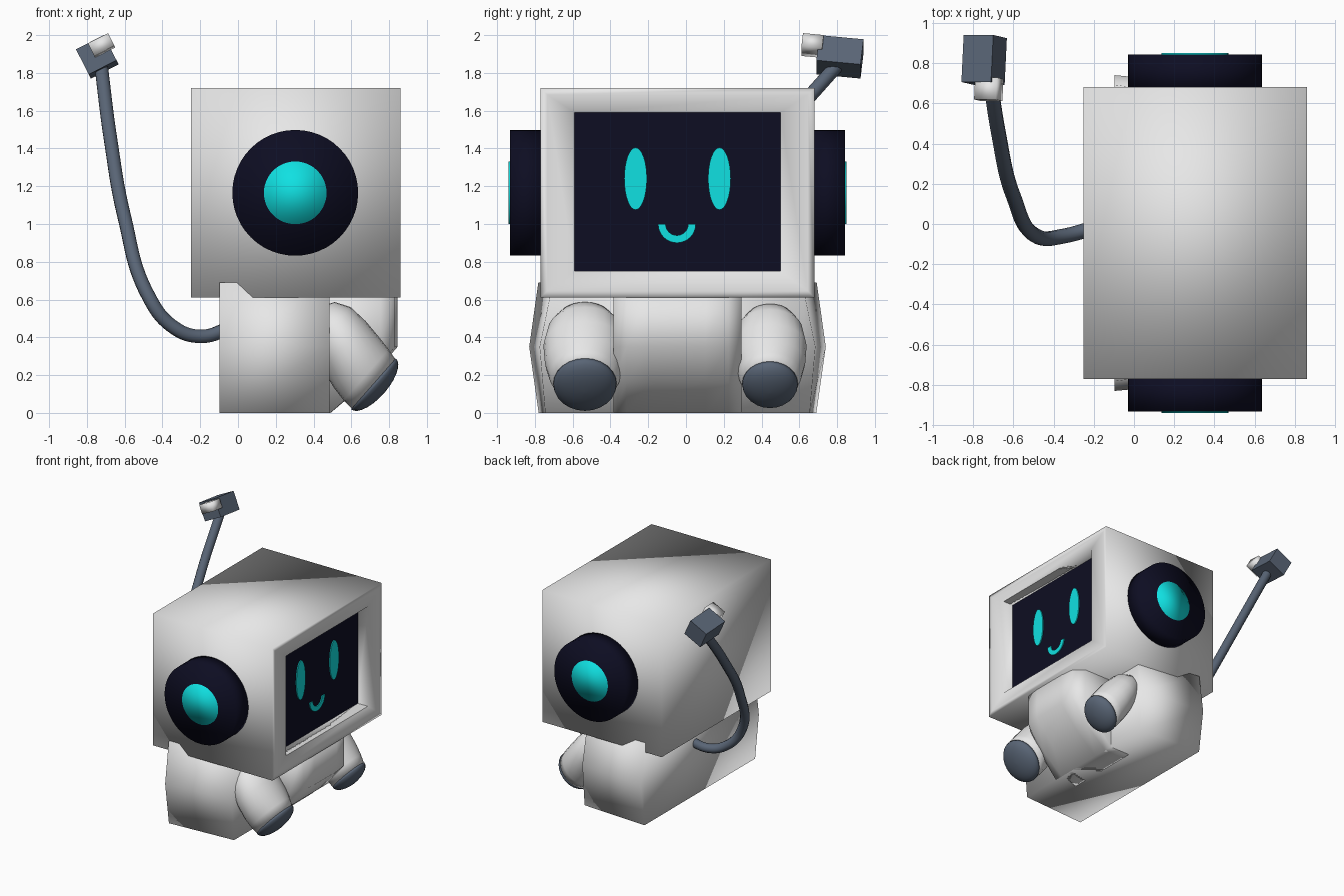
import bpy, bmesh
from math import pi, cos, sin, radians
from mathutils import Vector, Matrix

if "Cube" in bpy.data.objects:
    bpy.data.objects.remove(bpy.data.objects["Cube"])

MID = -0.045  # y of the model's symmetry plane


def material(name, rgb):
    m = bpy.data.materials.new(name)
    m.use_nodes = True
    m.diffuse_color = (*rgb, 1)
    m.node_tree.nodes["Principled BSDF"].inputs["Base Color"].default_value = (*rgb, 1)
    return m


white = material("shell white", (0.8, 0.8, 0.8))
navy = material("screen navy", (0.004, 0.004, 0.016))
cyan = material("glow cyan", (0.005, 0.75, 0.76))
slate = material("slate grey", (0.10, 0.13, 0.18))


def finish(bm, name, mat, smooth=True):
    bmesh.ops.recalc_face_normals(bm, faces=bm.faces)
    for f in bm.faces:
        f.smooth = smooth
    mesh = bpy.data.meshes.new(name)
    bm.to_mesh(mesh)
    bm.free()
    mesh.materials.append(mat)
    ob = bpy.data.objects.new(name, mesh)
    bpy.context.collection.objects.link(ob)
    return ob


def box(name, mat, centre, size, rot=None, smooth=False):
    bm = bmesh.new()
    m = Matrix.Translation(centre) @ (rot or Matrix()) @ Matrix.Diagonal((*size, 1))
    bmesh.ops.create_cube(bm, size=1, matrix=m)
    return finish(bm, name, mat, smooth)


def loft(name, mat, rings, smooth=True):
    """Skin a list of equal-length closed rings and cap both ends."""
    bm = bmesh.new()
    rows = [[bm.verts.new(p) for p in ring] for ring in rings]
    n = len(rows[0])
    for a, b in zip(rows, rows[1:]):
        for i in range(n):
            j = (i + 1) % n
            bm.faces.new((a[i], a[j], b[j], b[i]))
    bm.faces.new(rows[0])
    bm.faces.new(rows[-1])
    return finish(bm, name, mat, smooth)


# Head: box with a recessed opening in the +x face
bm = bmesh.new()
bmesh.ops.create_cube(bm, size=1, matrix=Matrix.Translation((0.305, MID, 1.165))
                      @ Matrix.Diagonal((1.11, 1.45, 1.11, 1)))
front = max(bm.faces, key=lambda f: f.calc_center_median().x)
bmesh.ops.inset_region(bm, faces=[front], thickness=0.05)
bmesh.ops.inset_region(bm, faces=[front], thickness=0.08)
for v in front.verts:
    v.co.y = -0.59 if v.co.y < MID else 0.5
    v.co.z = 0.75 if v.co.z < 1.165 else 1.59
rim = list(front.edges)
wall = bmesh.ops.extrude_discrete_faces(bm, faces=[front])["faces"][0]
bmesh.ops.translate(bm, verts=wall.verts, vec=(-0.1, 0, 0))
low = list(wall.verts)
top = [min((v for e in rim if e.is_valid for v in e.verts),
           key=lambda v: (v.co - p.co).length) for p in low]
bmesh.ops.remove_doubles(bm, verts=bm.verts, dist=0.0001)
finish(bm, "head_shell", white)

# Walls of the opening and the screen at its back
for s in (-1, 1):
    box("screen_side_wall", white, (0.804, MID + s * 0.55, 1.17), (0.108, 0.01, 0.84))
    box("screen_end_wall", white, (0.804, MID, 1.17 + s * 0.425), (0.108, 1.09, 0.01))
box("screen", navy, (0.755, MID, 1.17), (0.02, 1.09, 0.84))

# Eyes and smile as thin plates on the screen
FACE = 0.766


def ellipse(x, y, z, ry, rz, n=32):
    return [(x, y + ry * cos(2 * pi * i / n), z + rz * sin(2 * pi * i / n)) for i in range(n)]


for s in (-1, 1):
    loft("eye", cyan, [ellipse(x, MID + s * 0.222, 1.24, 0.06, 0.165)
                       for x in (FACE, FACE + 0.008)], False)

arc = []
for k in range(17):
    a = pi + pi * k / 16
    arc.append([(x, MID - 0.003 + r * cos(a), 1.0 + r * sin(a))
                for x, r in ((FACE, 0.06), (FACE, 0.1), (FACE + 0.008, 0.1), (FACE + 0.008, 0.06))])
loft("smile", cyan, arc, False)


# Ears: dark drums with glowing centres
def drum(name, mat, side, radius, near, far):
    bm = bmesh.new()
    m = Matrix.Translation((0.303, MID + side * (near + far) / 2, 1.165)) @ Matrix.Rotation(pi / 2, 4, "X")
    bmesh.ops.create_cone(bm, cap_ends=True, segments=48, radius1=radius,
                          radius2=radius, depth=far - near, matrix=m)
    return finish(bm, name, mat)


for s in (-1, 1):
    drum("ear", navy, s, 0.333, 0.7, 0.888)
    drum("ear_light", cyan, s, 0.166, 0.8, 0.895)

# Body: six-sided section, narrowing toward the front
def section(x, w0, w1, w2):
    right = [(x, MID - w, z) for w, z in ((w0, 0), (w1, 0.35), (w2, 0.69))]
    return right + [(x, 2 * MID - y, z) for x, y, z in reversed(right)]


loft("body", white, [section(-0.097, 0.735, 0.785, 0.737), section(0.485, 0.70, 0.73, 0.66)])

# Belly: rounded front with a slanted underside
profile = ((0.3, 0), (0.49, 0), (0.68, 0.16), (0.845, 0.35), (0.845, 0.65), (0.3, 0.65))
belly = []
for y, k in ((-0.34, 0.75), (-0.27, 0.96), (-0.15, 1), (0.15, 1), (0.27, 0.96), (0.34, 0.75)):
    belly.append([(0.485 + (x - 0.485) * k if x > 0.485 else x, MID + y, z) for x, z in profile])
loft("belly", white, belly)

# Arms and hands: oval rings along a forward, downward axis
AXIS = Vector((0.75, 0, -0.66))
UP = Vector((0.66, 0, 0.75))


def oval(t, up, rn, ry, y, k, n=24):
    c = AXIS * (0.437 + t) + UP * up + Vector((0, y, 0))
    return [c + UP * rn * k * cos(2 * pi * i / n) + Vector((0, ry * k * sin(2 * pi * i / n), 0))
            for i in range(n)]


for side, label, k in ((-1, "right", 1.0), (1, "left", 0.88)):
    y = MID + side * 0.49
    arm = ((0, 0.59, 0.175, 0.165), (-0.06, 0.6, 0.18, 0.19), (-0.14, 0.615, 0.18, 0.212),
           (-0.25, 0.64, 0.172, 0.22), (-0.36, 0.66, 0.155, 0.195), (-0.44, 0.67, 0.11, 0.14),
           (-0.48, 0.67, 0.04, 0.05))
    loft(label + "_arm", white, [oval(*r, y, k) for r in arm])
    hand = []
    for i in range(8):
        a = radians(i * 12.5)
        hand.append(oval(0.075 * sin(a), 0.59, 0.18 * cos(a), 0.168 * cos(a), y, k))
    loft(label + "_hand", slate, hand)

# Tail: a bent tube rising behind the body
path = ((-0.02, 0.03, 0.46), (-0.2, -0.02, 0.405), (-0.35, -0.06, 0.46), (-0.475, -0.065, 0.62),
        (-0.6, 0.14, 1.03), (-0.675, 0.46, 1.45), (-0.725, 0.8, 1.84))
curve = bpy.data.curves.new("tail", "CURVE")
curve.dimensions = "3D"
curve.bevel_depth = 0.037
curve.bevel_resolution = 3
curve.use_fill_caps = True
spline = curve.splines.new("BEZIER")
spline.bezier_points.add(len(path) - 1)
for p, co in zip(spline.bezier_points, path):
    p.co = co
    p.handle_left_type = p.handle_right_type = "AUTO"
curve.materials.append(slate)
bpy.context.collection.objects.link(bpy.data.objects.new("tail", curve))

# Tail tip: tilted block with a small white plug
tilt = Matrix.Rotation(radians(-27), 4, "Y") @ Matrix.Rotation(radians(-6), 4, "X")
box("tail_block", slate, (-0.745, 0.815, 1.885), (0.165, 0.235, 0.15), tilt)
box("tail_plug", white, (-0.722, 0.67, 1.945), (0.12, 0.11, 0.075), tilt, True)
